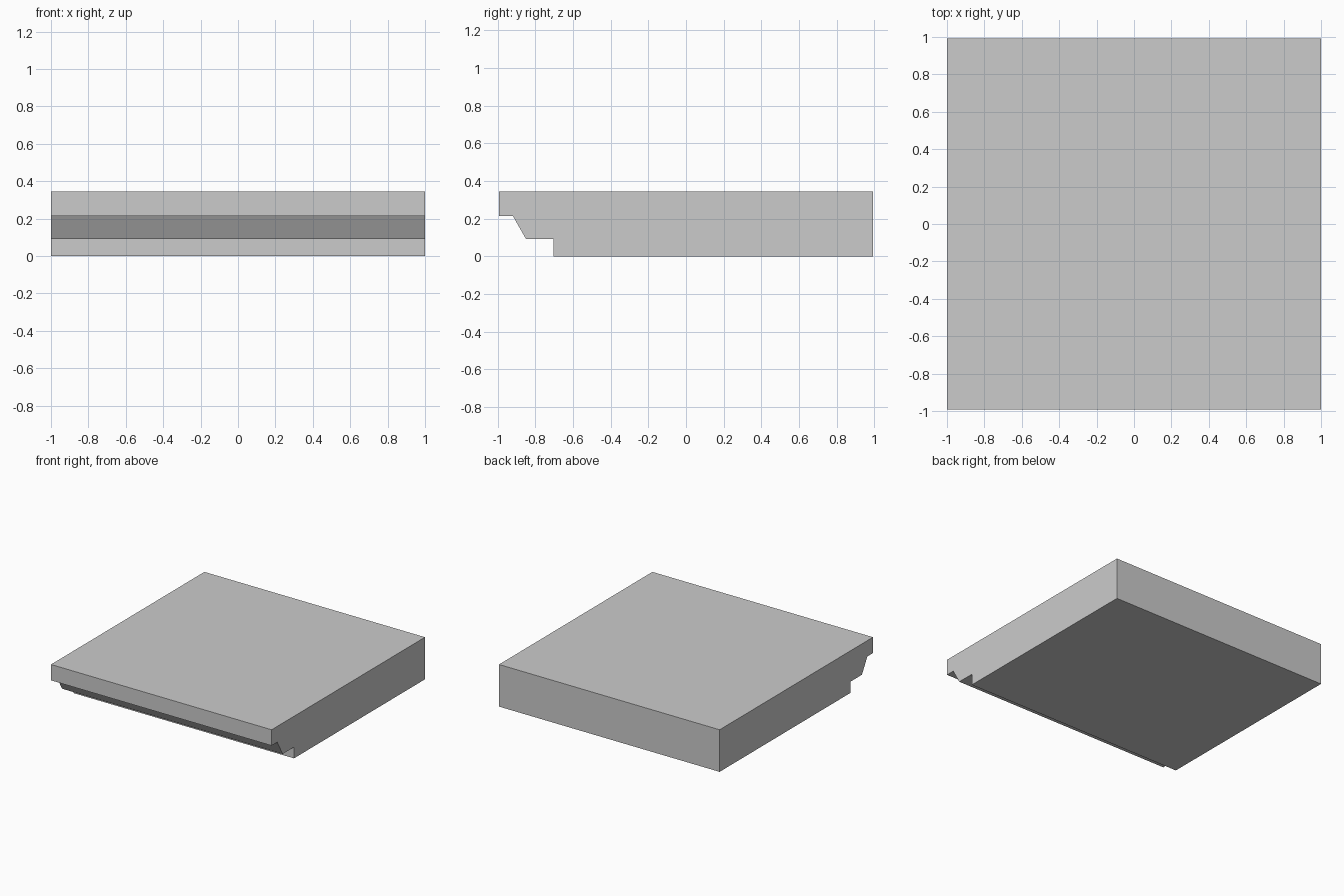
import bpy, bmesh

if "Cube" in bpy.data.objects:
    bpy.data.objects.remove(bpy.data.objects["Cube"])

# Side profile (y, z) of the slab with the stepped, chamfered front underside
PROFILE = [(0.993, 0.0), (0.993, 0.345), (-0.993, 0.345), (-0.993, 0.215),
           (-0.92, 0.215), (-0.85, 0.092), (-0.703, 0.092), (-0.703, 0.0)]


def extrude_profile(name, profile, half_width):
    bm = bmesh.new()
    face = bm.faces.new([bm.verts.new((-half_width, y, z)) for y, z in profile])
    result = bmesh.ops.extrude_face_region(bm, geom=[face], use_keep_orig=True)
    moved = [g for g in result["geom"] if isinstance(g, bmesh.types.BMVert)]
    bmesh.ops.translate(bm, verts=moved, vec=(2 * half_width, 0, 0))
    bmesh.ops.recalc_face_normals(bm, faces=bm.faces)
    mesh = bpy.data.meshes.new(name)
    bm.to_mesh(mesh)
    bm.free()
    obj = bpy.data.objects.new(name, mesh)
    bpy.context.collection.objects.link(obj)
    return obj


# Stepped slab
extrude_profile("stepped_slab", PROFILE, 1.0)
